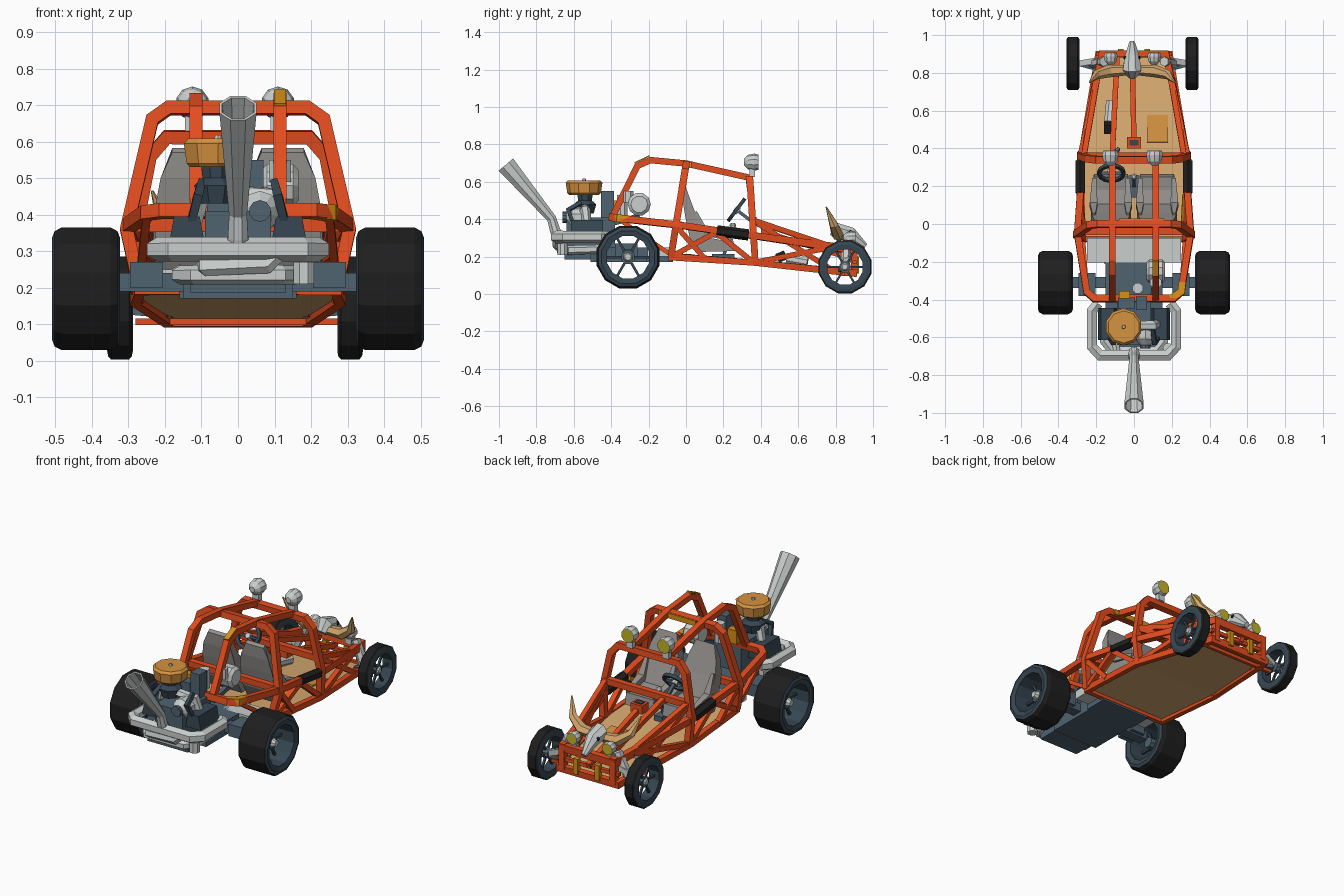
import bpy, bmesh, math
from mathutils import Vector, Matrix

if "Cube" in bpy.data.objects:
    bpy.data.objects.remove(bpy.data.objects["Cube"])


def colour(name, r, g, b):
    m = bpy.data.materials.new(name)
    m.use_nodes = True
    c = tuple((v / 255) ** 2.2 for v in (r, g, b)) + (1,)
    m.diffuse_color = c
    m.node_tree.nodes["Principled BSDF"].inputs["Base Color"].default_value = c
    return m


ORANGE = colour("orange paint", 226, 78, 36)
BLACK = colour("black rubber", 36, 36, 36)
SLATE = colour("slate metal", 80, 99, 112)
DARK = colour("dark rim", 58, 73, 84)
SILVER = colour("silver metal", 200, 206, 204)
GREY = colour("seat grey", 146, 143, 140)
TAN = colour("tan board", 216, 170, 112)
OCHRE = colour("ochre drum", 212, 146, 66)
MUSTARD = colour("mustard paint", 214, 142, 28)
YELLOW = colour("yellow lens", 196, 178, 44)


def finish(name, bm, *mats):
    bmesh.ops.recalc_face_normals(bm, faces=bm.faces)
    me = bpy.data.meshes.new(name)
    bm.to_mesh(me)
    bm.free()
    for m in mats:
        me.materials.append(m)
    bpy.context.collection.objects.link(bpy.data.objects.new(name, me))


def tube(name, pts, r, mat, sides=4, closed=False):
    """Sweep a polygon section along points; r is one radius or one per point."""
    pts = [Vector(p) for p in pts]
    n = len(pts)
    radii = r if isinstance(r, list) else [r] * n
    bm, rings = bmesh.new(), []
    for i, p in enumerate(pts):
        a = pts[i - 1] if i or closed else p
        b = pts[(i + 1) % n] if i < n - 1 or closed else p
        d1, d2 = (p - a).normalized(), (b - p).normalized()
        t = (d1 + d2).normalized()
        ref = Vector((1, 0, 0)) if abs(t.x) < 0.7 else Vector((0, 0, 1))
        if rings:
            ref = u
        u = (ref - t * ref.dot(t)).normalized()
        v = t.cross(u)
        rad = radii[i] / max(d1.dot(t), d2.dot(t), .8)
        rings.append([bm.verts.new(p + rad * (u * math.cos(w) + v * math.sin(w)))
                      for w in (math.tau * (k + .5) / sides for k in range(sides))])
    for i in range(n if closed else n - 1):
        A, B = rings[i], rings[(i + 1) % n]
        for k in range(sides):
            j = (k + 1) % sides
            bm.faces.new((A[k], A[j], B[j], B[k]))
    if not closed:
        bm.faces.new(rings[0])
        bm.faces.new(rings[-1])
    finish(name, bm, mat)


def mir(pts):
    return [(-x, y, z) for x, y, z in pts]


def hoop(pts):
    return pts + mir(pts)[::-1]


def pair(name, pts, r, mat, **kw):
    tube("left_" + name, pts, r, mat, **kw)
    tube("right_" + name, mir(pts), r, mat, **kw)


def box(name, c, s, mat, rx=0, top=1.0):
    bm = bmesh.new()
    bmesh.ops.create_cube(bm, size=1)
    for v in bm.verts:
        if v.co.z > 0:
            v.co.x *= top
    bm.transform(Matrix.Translation(c) @ Matrix.Rotation(rx, 4, 'X') @ Matrix.Diagonal((*s, 1)))
    finish(name, bm, mat)


def lathe(name, prof, c, axis, mats, sides=12, rule=None, closed=False):
    """Turn (along, radius) pairs round an axis."""
    q = Vector((0, 0, 1)).rotation_difference(Vector(axis)).to_matrix()
    bm, rings = bmesh.new(), []
    for a, r in prof:
        rings.append([bm.verts.new(Vector(c) + q @ Vector((r * math.cos(w), r * math.sin(w), a)))
                      for w in (math.tau * (k + .5) / sides for k in range(sides))])
    n = len(rings)
    for i in range(n if closed else n - 1):
        A, B = rings[i], rings[(i + 1) % n]
        for k in range(sides):
            f = bm.faces.new((A[k], A[(k + 1) % sides], B[(k + 1) % sides], B[k]))
            f.material_index = rule(i) if rule else 0
    if not closed:
        bm.faces.new(rings[0])
        bm.faces.new(rings[-1]).material_index = len(mats) - 1
    finish(name, bm, *mats)


# Wheels: rubber tread band, dark side walls, spokes and hub
def wheel(name, c, r, w, s):
    h = w / 2
    half = [(h * .72, r), (h * .93, r * .94), (h, r * .84), (h * .92, r * .67)]
    prof = [(-a, b) for a, b in half[::-1]] + half
    lathe(name + "_tyre", prof, c, (s, 0, 0), [BLACK, DARK], rule=lambda i: int(i not in (2, 3, 4)), closed=True)
    lathe(name + "_hub", [(-h * .6, r * .18), (h * .3, r * .22)], c, (s, 0, 0), [SLATE], 8)
    lathe(name + "_cap", [(h * .3, r * .15), (h * .55, r * .1)], c, (s, 0, 0), [SILVER], 8)
    C = Vector(c)
    for k in range(6):
        d = Vector((0, math.cos(math.tau * k / 6), math.sin(math.tau * k / 6)))
        tube(f"{name}_spoke_{k}", [C + d * r * .2, C + d * r * .7], r * .055, DARK)


for s, side in ((1, "left"), (-1, "right")):
    wheel(side + "_rear_wheel", (s * .416, -.31, .197), .174, .185, s)
    wheel(side + "_front_wheel", (s * .315 - .008, .85, .145), .146, .07, s)

# Frame rails and roll cage, square section
R = .025
T = .02
lower = [(.27, -.08, .2), (.28, .36, .168), (.19, .9, .112)]
tube("lower_rail", hoop(lower), .022, ORANGE, closed=True)
tube("mid_rail", hoop([(.17, .9, .235), (.285, .34, .315), (.285, .16, .34), (.3, -.05, .37),
                       (.25, -.36, .405), (.21, -.395, .41)]), R, ORANGE, closed=True)
tube("main_hoop", hoop([(.27, -.08, .2), (.305, -.055, .36), (.235, -.005, .66), (.19, 0, .692)]), R, ORANGE)
tube("front_hoop", hoop([(.275, .37, .168), (.285, .36, .33), (.24, .345, .56), (.195, .34, .612)]), R, ORANGE)
tube("dash_bar", [(-.265, .36, .395), (.265, .36, .395)], R, ORANGE)
tube("seat_bar", [(-.3, -.04, .37), (.3, -.04, .37)], R, ORANGE)
pair("roof_rail", [(.115, -.395, .41), (.115, -.26, .685), (.115, -.19, .716), (.115, 0, .698), (.115, .34, .622)],
     .024, ORANGE)
pair("nose_rail", [(.265, .36, .395), (.175, .88, .22)], T, ORANGE)
pair("door_brace", [(.275, -.06, .21), (.283, .16, .33), (.275, .36, .17)], T, ORANGE)
pair("rear_brace", [(.3, -.05, .36), (.278, .1, .19)], T, ORANGE)
pair("nose_brace", [(.275, .37, .17), (.2, .78, .25)], T, ORANGE)
pair("upper_nose_brace", [(.262, .38, .38), (.205, .78, .13)], T, ORANGE)
pair("rear_strut", [(.27, -.08, .21), (.25, -.36, .4)], .016, ORANGE)
pair("side_pad", [(.285, .165, .338), (.285, .335, .316)], .03, BLACK, sides=6)
tube("bonnet_rail", [(-.115, .36, .39), (-.09, .88, .22)], T, ORANGE)
tube("steering_column", [(0, .42, .33), (-.01, .92, .18)], T, ORANGE)
tube("nose_bar", [(-.2, .9, .17), (.2, .9, .17)], .015, ORANGE)
tube("front_beam", [(-.28, .84, .107), (.28, .84, .107)], .013, ORANGE)
pair("nose_post", [(.165, .9, .11), (.165, .9, .26)], R, ORANGE)

# Mustard repair sleeves and plates on the frame
tube("corner_sleeve", [(.256, -.31, .4), (.25, -.36, .405), (.195, -.397, .41)], .027, MUSTARD)
box("roof_plate", (.115, -.235, .72), (.032, .09, .007), MUSTARD, rx=.44)
tube("door_sleeve", [(.262, .02, .255), (.268, .15, .325)], .018, MUSTARD)
box("hoop_plate", (.04, .024, .69), (.24, .009, .03), MUSTARD)
pair("bumper_post", [(.07, .912, .11), (.07, .912, .2)], T, MUSTARD)

# Front suspension
pair("front_arm", [(.17, .87, .2), (.29, .85, .15)], .022, SILVER)
pair("front_lower_arm", [(.18, .82, .13), (.29, .85, .14)], .02, SLATE)
pair("front_damper", [(.16, .86, .28), (.22, .85, .15)], .026, SILVER, sides=6)

# Floor board
bm = bmesh.new()
f = bm.faces.new([bm.verts.new((x, y, z)) for x, y, z in hoop(lower)])
bmesh.ops.triangulate(bm, faces=[f])
g = bmesh.ops.extrude_face_region(bm, geom=bm.faces[:])
bmesh.ops.translate(bm, vec=(0, 0, .01), verts=[v for v in g["geom"] if isinstance(v, bmesh.types.BMVert)])
finish("floor", bm, TAN)
box("floor_hatch", (.125, .505, .165), (.11, .145, .012), OCHRE, rx=-.12)
box("floor_patch", (.02, 0, .21), (.1, .06, .01), OCHRE)
box("rear_deck", (0, -.14, .225), (.5, .13, .05), SILVER)

# Seats: side profile extruded across, narrower at the headrest
seat = [(-.022, .57), (-.005, .582), (.025, .5), (.055, .42), (.105, .305), (.18, .29), (.25, .295), (.265, .23),
        (.06, .225), (.02, .3), (-.005, .42), (-.018, .5)]
for s, side in ((1, "left"), (-1, "right")):
    bm = bmesh.new()
    rows = [[bm.verts.new((s * .122 + e * (.058 if z > .55 else .09 if z > .45 or y > .2 else .105), y, z))
             for y, z in seat] for e in (-1, 1)]
    for row in rows:
        bm.faces.new(row)
    for i in range(len(seat)):
        bm.faces.new((rows[0][i - 1], rows[0][i], rows[1][i], rows[1][i - 1]))
    finish(side + "_seat", bm, GREY)
    for e in (-1, 1):
        tube(side + "_seat_bolster", [(s * .122 + e * .09, .05, .44), (s * .122 + e * .092, .1, .33),
                                      (s * .122 + e * .088, .24, .295)], [.012, .026, .016], GREY)

# Steering wheel and controls
wc, n = Vector((-.12, .27, .45)), Vector((0, -.8, .6))
u, v = Vector((1, 0, 0)), Vector((0, .6, .8))
tube("steering_wheel", [wc + .066 * (u * math.cos(a) + v * math.sin(a))
                        for a in (math.tau * k / 12 for k in range(12))], .013, DARK, closed=True)
tube("wheel_spoke", [wc - u * .065, wc + u * .065], .01, SLATE)
lathe("wheel_boss", [(-.015, .022), (.012, .016)], wc, n, [SILVER], 8)
tube("wheel_shaft", [wc, wc - n * .1, (-.08, .4, .36)], .012, SLATE)
box("gauge_box", (0, .43, .335), (.075, .06, .05), ORANGE)
box("gauge_face", (0, .43, .362), (.045, .03, .006), DARK)
tube("gear_lever", [(0, .2, .2), (0, .25, .35)], .012, SLATE)
lathe("gear_knob", [(0, .014), (.02, .018), (.03, .01)], (0, .25, .35), (0, 0, 1), [SILVER], 6)
box("gear_tunnel", (0, .2, .2), (.05, .12, .03), SLATE)
tube("floor_bottle", [(-.12, .65, .17), (-.13, .54, .19)], .03, SILVER, sides=8)
box("bottle_valve", (-.135, .51, .2), (.05, .05, .05), BLACK, rx=.4)


# Lamps: faceted bowl with a yellow lens facing forward
def lamp(name, x, y, z, r):
    prof = [(-r, r * .35), (-r * .5, r * .85), (r * .2, r), (r * .7, r * .88), (r * .72, r * .84)]
    lathe(name, prof, (x, y, z), (0, 1, 0), [SILVER, YELLOW], 10)
    box(name + "_mount", (x, y, z - r * 1.2), (.04, .03, r), SILVER)


for s, side in ((1, "left"), (-1, "right")):
    lamp(side + "_roof_lamp", s * .117 - .008, .355, .705, .046)
    lamp(side + "_nose_lamp", s * .115 - .008, .88, .3, .038)

# Animal skull with horns
tube("skull", [(-.01, .79, .3), (-.01, .82, .335), (-.01, .88, .318), (-.01, .96, .255)],
     [.03, .044, .042, .016], SILVER, sides=8)
for s in (-1, 1):
    tube("horn", [(s * .03 - .01, .815, .315), (s * .12 - .01, .81, .32), (s * .19 - .01, .79, .37),
                  (s * .225 - .01, .75, .465)], [.028, .032, .024, .004], TAN, sides=6)
    lathe("skull_eye", [(0, .014), (.008, .01)], (s * .034 - .01, .88, .33), (s * .9, .3, .3), [BLACK], 6)

# Rear axle and gearbox
box("gearbox", (0, -.33, .21), (.3, .36, .08), SLATE)
box("gearbox_pan", (0, -.14, .185), (.32, .14, .03), SLATE)
box("axle_beam", (0, -.31, .215), (.66, .06, .05), SLATE)
box("sump", (0, -.53, .21), (.26, .24, .05), SLATE)
for s in (-1, 1):
    box("trailing_arm", (s * .25, -.32, .235), (.09, .12, .07), SLATE)
    box("cylinder_head", (s * .14, -.53, .355), (.1, .17, .08), DARK, top=.7)
    tube("intake_arm", [(s * .12, -.53, .38), (s * .1, -.54, .45), (-.04, -.54, .46)], .024, SILVER, sides=6)
    tube("spark_lead", [(s * .13, -.6, .37), (s * .11, -.63, .45), (s * .1, -.56, .49)], .014, DARK)

# Engine
box("engine_block", (0, -.51, .33), (.18, .26, .16), SLATE)
box("fan_shroud", (.04, -.42, .47), (.06, .07, .16), SLATE)
box("coil_box", (-.04, -.42, .43), (.09, .06, .1), SLATE)
box("fuel_filter", (-.05, -.375, .46), (.06, .04, .08), MUSTARD)
tube("breather", [(.02, -.34, .42), (.02, -.34, .53)], .03, SILVER, sides=8)
lathe("carburettor", [(0, .05), (.05, .065), (.07, .04), (.11, .045)], (-.06, -.54, .43), (0, 0, 1), [DARK], 8)
lathe("air_cleaner", [(0, .08), (.01, .09), (.065, .098), (.078, .085)], (-.055, -.545, .53), (0, 0, 1), [OCHRE], 10)
lathe("cleaner_nut", [(0, .012), (.012, .008)], (-.055, -.545, .606), (0, 0, 1), [SILVER], 6)
lathe("alternator", [(0, .04), (.03, .055), (.09, .055), (.12, .03)], (.06, -.52, .41), (0, -1, 0), [SILVER], 10)
lathe("pulley", [(0, .03), (.02, .03)], (.06, -.64, .41), (0, -1, 0), [SLATE], 10)
lathe("oil_tank", [(-.05, .045), (-.035, .062), (.035, .062), (.05, .045)], (.115, -.25, .48), (1, 0, 0), [SILVER], 10)
lathe("filler_canister", [(0, .032), (.06, .032)], (.115, -.31, .49), (0, 0, 1), [SILVER], 8)
tube("tank_strap", [(.115, -.25, .42), (.1, -.38, .38)], .018, SLATE)

# Exhaust loop, headers and megaphone
tube("exhaust_loop", hoop([(.19, -.42, .305), (.222, -.46, .305), (.222, -.65, .305), (.18, -.695, .305)]),
     .031, SILVER, sides=6)
tube("lower_header", hoop([(.16, -.46, .24), (.16, -.62, .235), (.12, -.67, .235)]), .024, SILVER, sides=6)
tube("cross_header", [(-.1, -.6, .25), (-.09, -.69, .26), (.08, -.69, .26), (.12, -.69, .3)], .022, SILVER, sides=6)
lathe("muffler", [(-.03, .03), (.03, .03)], (.18, -.66, .24), (0, 0, 1), [SILVER], 8)
tube("megaphone_elbow", [(0, -.68, .3), (0, -.7, .34), (0, -.72, .41)], [.034, .03, .026], SILVER, sides=8)
lathe("megaphone", [(0, .026), (.383, .055), (.383, .047), (.08, .022)], (0, -.715, .4), (0, -.248, .292), [SILVER], 8)
